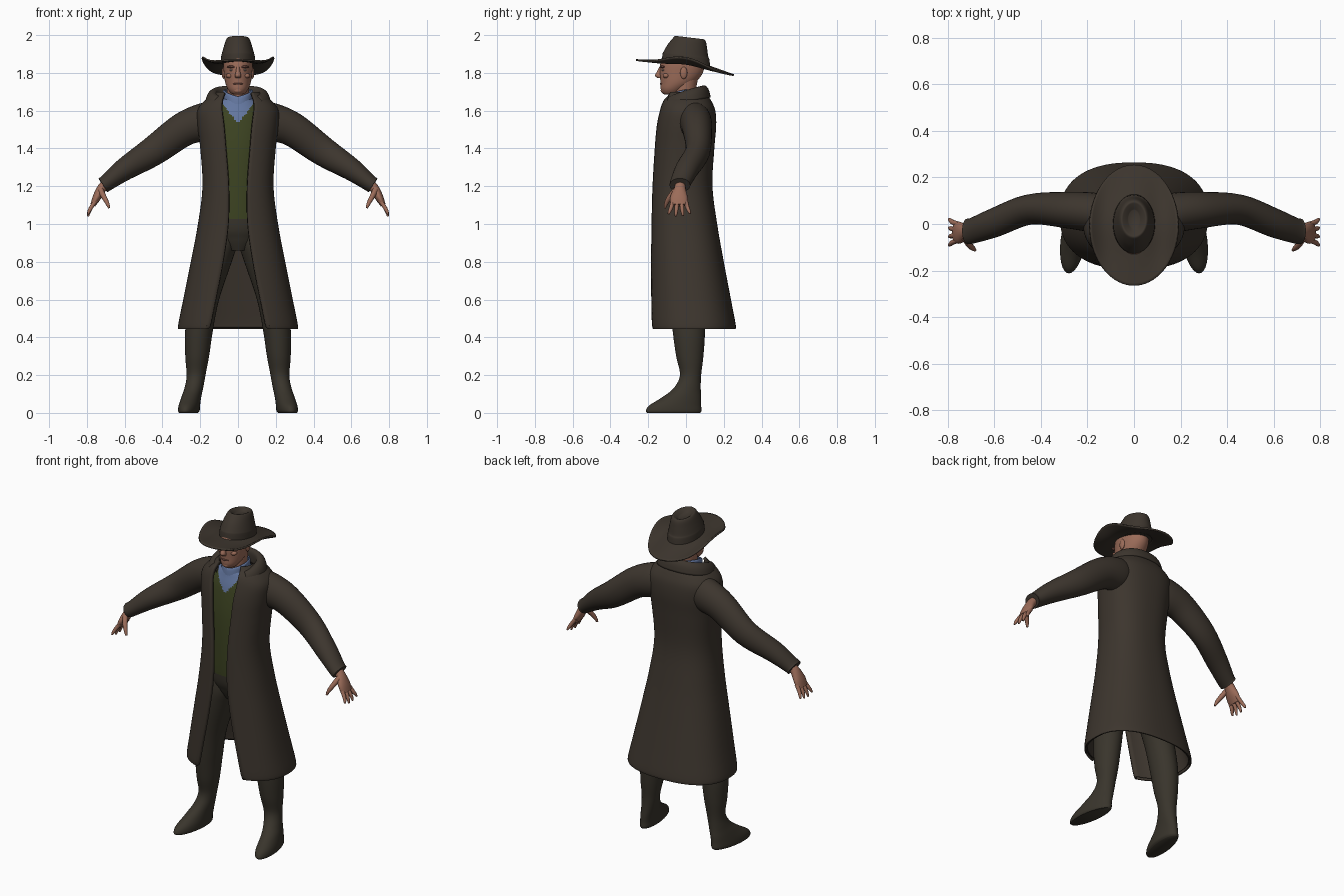
import bpy, bmesh, math
from mathutils import Vector, Matrix

def material(name, rgb):
    m = bpy.data.materials.new(name)
    m.diffuse_color = (*rgb, 1)
    return m

COAT = material("dark brown cloth", (0.046, 0.036, 0.027))
TROUSER = material("trouser brown", (0.041, 0.035, 0.025))
GREEN = material("olive vest", (0.047, 0.058, 0.016))
BLUE = material("blue shirt", (0.13, 0.19, 0.36))
SKIN = material("skin", (0.33, 0.15, 0.10))
LIP = material("dark skin", (0.20, 0.085, 0.065))
EYE = material("grey eye", (0.30, 0.24, 0.21))


def dense(rows, k=5):
    """Smooth (Catmull-Rom) interpolation of rows of parameters."""
    out = []
    for i in range(len(rows) - 1):
        p = [rows[max(0, min(len(rows) - 1, i + d))] for d in (-1, 0, 1, 2)]
        for s in range(k):
            t = s / k
            out.append(tuple(0.5 * (2 * b + (c - a) * t + (2 * a - 5 * b + 4 * c - d) * t * t
                                    + (3 * b - a - 3 * c + d) * t ** 3) for a, b, c, d in zip(*p)))
    return out + [tuple(rows[-1])]


def finish(name, bm, mats, mirror=False, thick=0, offset=-1):
    me = bpy.data.meshes.new(name)
    bm.to_mesh(me)
    bm.free()
    for m in mats:
        me.materials.append(m)
    for p in me.polygons:
        p.use_smooth = True
    me.set_sharp_from_angle(angle=math.radians(50))
    ob = bpy.data.objects.new(name, me)
    bpy.context.collection.objects.link(ob)
    if thick:
        s = ob.modifiers.new("thickness", 'SOLIDIFY')
        s.thickness, s.offset = thick, offset
    if mirror:
        ob.modifiers.new("mirror", 'MIRROR')
    return ob


def skin_rows(name, rows, mat, closed=True, cap=True, **kw):
    """Join rows of points into a surface."""
    bm = bmesh.new()
    vs = [[bm.verts.new(p) for p in r] for r in rows]
    n = len(rows[0])
    for a, b in zip(vs, vs[1:]):
        for i in range(n if closed else n - 1):
            j = (i + 1) % n
            bm.faces.new((a[i], a[j], b[j], b[i]))
    if cap:
        bm.faces.new(vs[0][::-1])
        bm.faces.new(vs[-1])
        bmesh.ops.recalc_face_normals(bm, faces=bm.faces[:])
    return finish(name, bm, [mat], **kw)


def stack(name, rows, mat, n=32, k=5, warp=lambda p: p, **kw):
    """Horizontal elliptical rings: x, y, z, rx, ry."""
    pts = [[warp(Vector((x + rx * math.sin(a), y - ry * math.cos(a), z)))
            for a in (2 * math.pi * i / n for i in range(n))] for x, y, z, rx, ry in dense(rows, k)]
    return skin_rows(name, pts, mat, **kw)


def tube(name, rows, mat, n=20, k=5, **kw):
    """Elliptical rings square to a path: x, y, z, radius along y, other radius."""
    d = dense(rows, k)
    c = [Vector(r[:3]) for r in d]
    pts = []
    for i, r in enumerate(d):
        t = (c[min(i + 1, len(c) - 1)] - c[max(i - 1, 0)]).normalized()
        u = Vector((0, 1, 0))
        u = (u - t * u.dot(t)).normalized()
        v = t.cross(u)
        pts.append([c[i] + u * r[3] * math.cos(a) + v * r[4] * math.sin(a)
                    for a in (2 * math.pi * j / n for j in range(n))])
    return skin_rows(name, pts, mat, mirror=True, **kw)


def ball(name, loc, size, mat, mirror=False):
    bm = bmesh.new()
    bmesh.ops.create_uvsphere(bm, u_segments=16, v_segments=10, radius=1,
                              matrix=Matrix.Translation(loc) @ Matrix.Diagonal((*size, 1)))
    finish(name, bm, [mat], mirror=mirror)


def wrap(hx, yf, yb, gap, n=64):
    """Rounded-box outline, open at the front; gives (x, y, outward x, outward y)."""
    t0 = math.asin(min(1, gap / hx) ** 1.2)
    res = []
    for i in range(n + 1):
        t = t0 + (2 * math.pi - 2 * t0) * i / n
        s, c = math.sin(t), -math.cos(t)
        e = 2 / 2.4
        res.append((hx * math.copysign(abs(s) ** e, s),
                    (yf + yb) / 2 + (yb - yf) / 2 * math.copysign(abs(c) ** e, c), s, c))
    return res


# Long open coat: z, half width, front y, back y, half opening
coat = [(0.445, 0.310, -0.188, 0.255, 0.165), (0.46, 0.318, -0.196, 0.264, 0.15),
        (0.6, 0.29, -0.195, 0.238, 0.12), (0.8, 0.25, -0.19, 0.20, 0.08),
        (1.0, 0.212, -0.185, 0.165, 0.052), (1.2, 0.188, -0.18, 0.14, 0.05),
        (1.4, 0.20, -0.17, 0.15, 0.065), (1.52, 0.215, -0.16, 0.16, 0.075),
        (1.6, 0.215, -0.145, 0.155, 0.085), (1.65, 0.18, -0.13, 0.135, 0.085),
        (1.68, 0.135, -0.11, 0.115, 0.08), (1.70, 0.11, -0.10, 0.10, 0.075)]
skin_rows("coat", [[(x, y, r[0]) for x, y, _, _ in wrap(*r[1:])] for r in dense(coat)],
          COAT, closed=False, cap=False, thick=0.018)

# Turned-over collar
profile = dense([(0, -0.07), (0, -0.02), (0.008, 0), (0.025, 0), (0.042, -0.02), (0.052, -0.055)], 3)
ring = wrap(0.115, -0.10, 0.082, 0.09)
skin_rows("collar", [[(x + o * sx, y + o * sy * 0.8, 1.70 + 0.30 * y * (1.4 if y < 0 else 1) + dz)
                      for x, y, sx, sy in ring] for o, dz in profile],
          COAT, closed=False, cap=False, thick=0.014, offset=0)

# Sleeves
tube("sleeve", [(0.12, 0.04, 1.555, 0.08, 0.09), (0.18, 0.05, 1.54, 0.085, 0.10),
                (0.29, 0.06, 1.50, 0.078, 0.09), (0.45, 0.062, 1.385, 0.065, 0.078),
                (0.60, 0.005, 1.29, 0.062, 0.06), (0.69, -0.028, 1.222, 0.055, 0.045),
                (0.715, -0.032, 1.205, 0.055, 0.043)], COAT, n=28)

# Hands
tube("palm", [(0.69, -0.03, 1.22, 0.028, 0.024), (0.72, -0.032, 1.19, 0.03, 0.025),
              (0.748, -0.037, 1.14, 0.047, 0.022), (0.768, -0.037, 1.10, 0.044, 0.014)], SKIN)
for i in range(4):
    y, s = -0.07 + 0.023 * i, (i - 1.5)
    low = 0.012 * abs(i - 1.4)
    tube("finger", [(0.752, y, 1.125, 0.011, 0.012), (0.776, y + s * 0.005, 1.09, 0.011, 0.011),
                    (0.788, y + s * 0.011, 1.06 + low / 2, 0.009, 0.009),
                    (0.794, y + s * 0.015, 1.036 + low, 0.005, 0.005)], SKIN, n=10, k=3)
tube("thumb", [(0.728, -0.055, 1.18, 0.016, 0.016), (0.708, -0.088, 1.14, 0.014, 0.014),
               (0.692, -0.104, 1.11, 0.011, 0.011), (0.682, -0.112, 1.085, 0.006, 0.006)],
     SKIN, n=10, k=3)

# Torso: trousers top, vest and shirt front coloured by height and a V rule
torso = stack("torso", [(0, 0, 0.86, 0.07, 0.08), (0, 0, 0.92, 0.13, 0.11),
                        (0, -0.01, 1.0, 0.165, 0.125), (0, -0.015, 1.2, 0.155, 0.13),
                        (0, -0.012, 1.4, 0.165, 0.132), (0, -0.008, 1.55, 0.165, 0.118),
                        (0, -0.01, 1.63, 0.12, 0.095), (0, -0.015, 1.665, 0.08, 0.08)],
              TROUSER, n=96, k=12)
torso.data.materials.append(GREEN)
torso.data.materials.append(BLUE)
for p in torso.data.polygons:
    c = p.center
    if c.z > 1.53 + abs(c.x) * 1.3 or c.z > 1.64:
        p.material_index = 2
    elif c.z > 1.03:
        p.material_index = 1

# Shirt collar around the neck
stack("shirt_collar", [(0, -0.02, 1.60, 0.088, 0.088), (0, -0.02, 1.65, 0.08, 0.085),
                       (0, -0.02, 1.69, 0.08, 0.08), (0, -0.02, 1.70, 0.074, 0.074)], BLUE, cap=False,
      thick=0.008, warp=lambda p: p + Vector((0, 0, 0.2 * (p.y + 0.02) + 0.25 * abs(p.x) - 0.01)))

# Legs with boots, toes splayed outwards
def splay(p):
    return p + Vector((-0.13 * (p.y - 0.03) * max(0, min(1, (0.2 - p.z) / 0.1)), 0, 0))

stack("leg_and_boot", [(0.25, -0.065, 0.0, 0.047, 0.14), (0.248, -0.065, 0.012, 0.054, 0.147),
                       (0.246, -0.057, 0.04, 0.054, 0.137), (0.241, -0.025, 0.08, 0.051, 0.105),
                       (0.232, 0.006, 0.13, 0.049, 0.072), (0.222, 0.024, 0.2, 0.05, 0.056),
                       (0.216, 0.02, 0.3, 0.063, 0.072), (0.207, 0.015, 0.43, 0.073, 0.085),
                       (0.18, 0.005, 0.6, 0.080, 0.09), (0.125, 0, 0.8, 0.092, 0.105),
                       (0.09, 0, 0.90, 0.088, 0.11), (0.075, 0, 1.0, 0.075, 0.10)],
      TROUSER, mirror=True, warp=splay)

# Head and neck
stack("neck", [(0, -0.005, 1.60, 0.06, 0.06), (0, -0.01, 1.70, 0.058, 0.062),
               (0, 0.0, 1.80, 0.062, 0.07)], SKIN)
stack("head", [(0, -0.085, 1.685, 0.02, 0.025), (0, -0.078, 1.692, 0.036, 0.046),
               (0, -0.066, 1.715, 0.054, 0.068), (0, -0.042, 1.75, 0.068, 0.093),
               (0, -0.025, 1.80, 0.075, 0.114), (0, -0.02, 1.85, 0.078, 0.116),
               (0, -0.02, 1.89, 0.07, 0.10)], SKIN)
stack("nose", [(0, -0.130, 1.835, 0.008, 0.010), (0, -0.138, 1.81, 0.011, 0.014),
               (0, -0.144, 1.786, 0.017, 0.020), (0, -0.137, 1.772, 0.014, 0.014)], SKIN, n=14)
ball("ear", (0.076, -0.012, 1.80), (0.010, 0.019, 0.032), SKIN, True)
ball("brow", (0.033, -0.124, 1.832), (0.026, 0.013, 0.007), LIP, True)
ball("eye", (0.031, -0.121, 1.815), (0.015, 0.009, 0.006), EYE, True)
ball("cheek", (0.042, -0.105, 1.785), (0.022, 0.018, 0.014), SKIN, True)
ball("lips", (0, -0.128, 1.742), (0.026, 0.011, 0.006), LIP)
ball("chin", (0, -0.118, 1.707), (0.024, 0.016, 0.016), SKIN)

# Hat crown with a dent and a band
stack("hat_crown", [(0, 0, 1.845, 0.091, 0.128), (0, 0, 1.885, 0.089, 0.124), (0, 0, 1.90, 0.086, 0.118),
                    (0, 0.008, 1.94, 0.075, 0.104), (0, 0.018, 1.975, 0.064, 0.088),
                    (0, 0.02, 1.989, 0.054, 0.076), (0, 0.02, 1.984, 0.042, 0.062),
                    (0, 0.02, 1.97, 0.024, 0.04)], COAT, n=40,
      warp=lambda p: p + Vector((0, 0, -0.12 * p.y)))

# Hat brim, curled up at the sides and drooping at the back
brim = []
for i in range(13):
    r = i / 12
    row = []
    for j in range(72):
        a = 2 * math.pi * j / 72
        s, c = math.sin(a), math.cos(a)
        rim = 1.828 + 0.04 * c + 0.053 * s ** 6
        z = (1 - r) * (1.85 + 0.014 * c) + r * rim - 0.014 * math.sin(math.pi * r) * s * s
        row.append(((0.083 + 0.107 * r) * s, -(0.118 + 0.141 * r) * c - 0.006 * r, z))
    brim.append(row)
skin_rows("hat_brim", brim, COAT, cap=False, thick=0.009, offset=0)
